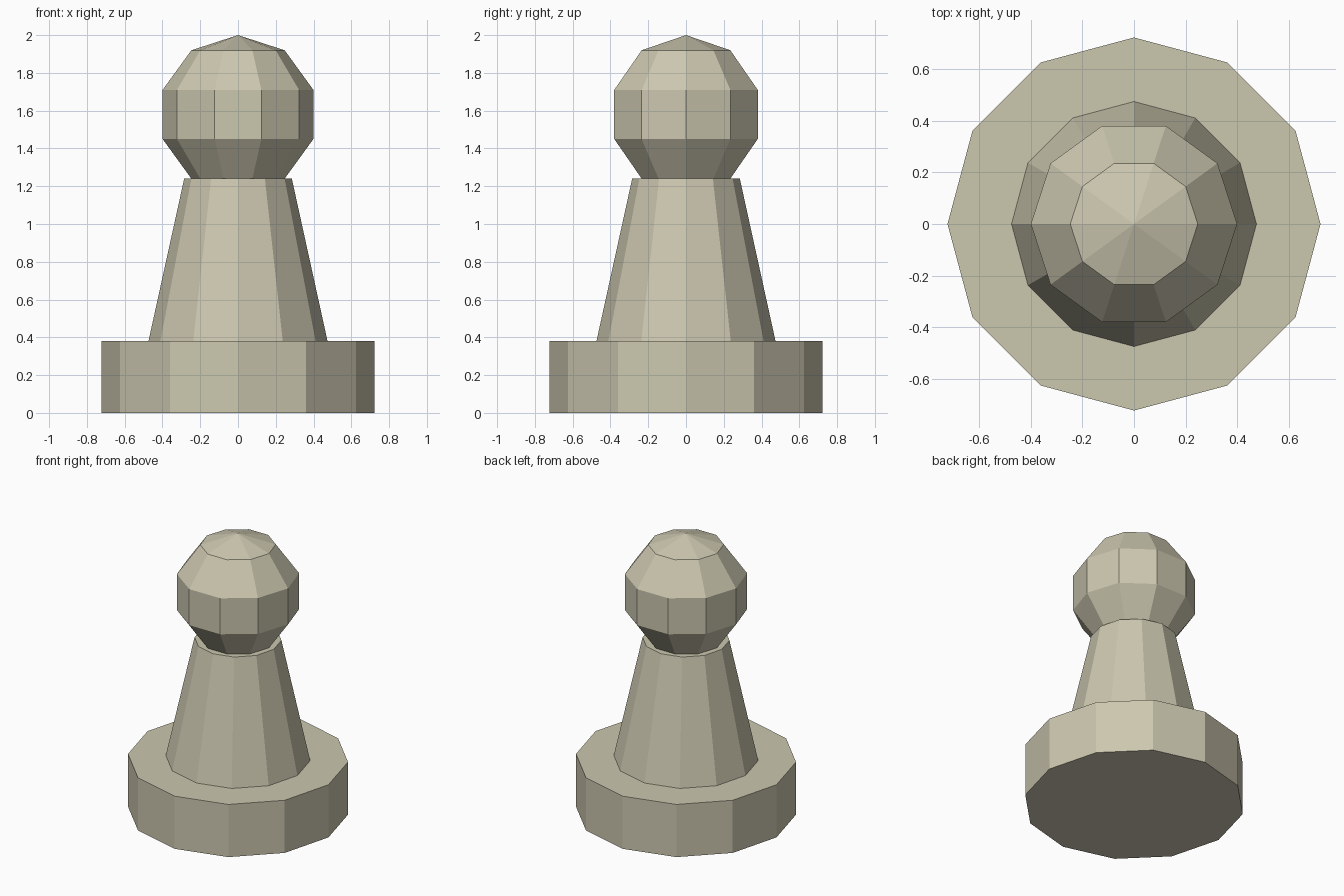
import bpy
import bmesh
from math import cos, sin, pi, tau

cube = bpy.data.objects.get("Cube")
if cube:
    bpy.data.objects.remove(cube, do_unlink=True)

# Single flat colour
stone = bpy.data.materials.new("pale_stone")
stone.use_nodes = True
colour = (0.6, 0.57, 0.43, 1)
stone.diffuse_color = colour
stone.node_tree.nodes["Principled BSDF"].inputs["Base Color"].default_value = colour


def turned_part(name, sides, profile):
    """Turn (radius, height) points around z; zero radius makes a pole."""
    bm = bmesh.new()
    rings = []
    for r, z in profile:
        count = sides if r > 0 else 1
        rings.append([bm.verts.new((r * cos(tau * i / sides), r * sin(tau * i / sides), z))
                      for i in range(count)])
    for low, high in zip(rings, rings[1:]):
        for i in range(sides):
            j = i + 1
            corners = [low[i % len(low)], low[j % len(low)],
                       high[j % len(high)], high[i % len(high)]]
            bm.faces.new(list(dict.fromkeys(corners)))
    # Flat caps on open ends
    for ring in (rings[0], rings[-1]):
        if len(ring) > 1:
            bm.faces.new(ring)
    bmesh.ops.recalc_face_normals(bm, faces=bm.faces)
    mesh = bpy.data.meshes.new(name)
    bm.to_mesh(mesh)
    bm.free()
    mesh.materials.append(stone)
    obj = bpy.data.objects.new(name, mesh)
    bpy.context.collection.objects.link(obj)
    return obj


# Wide foot and tapered body
turned_part("base", 12, [(0.722, 0), (0.722, 0.38)])
turned_part("body", 12, [(0.474, 0.38), (0.285, 1.24)])

# Faceted ball head
radius, bands = 0.42, 5
arc = [pi * k / bands for k in range(1, bands)]
head = [(0, 2 - 2 * radius)]
head += [(radius * sin(a), 2 - radius - radius * cos(a)) for a in arc]
head += [(0, 2)]
turned_part("head", 10, head)
